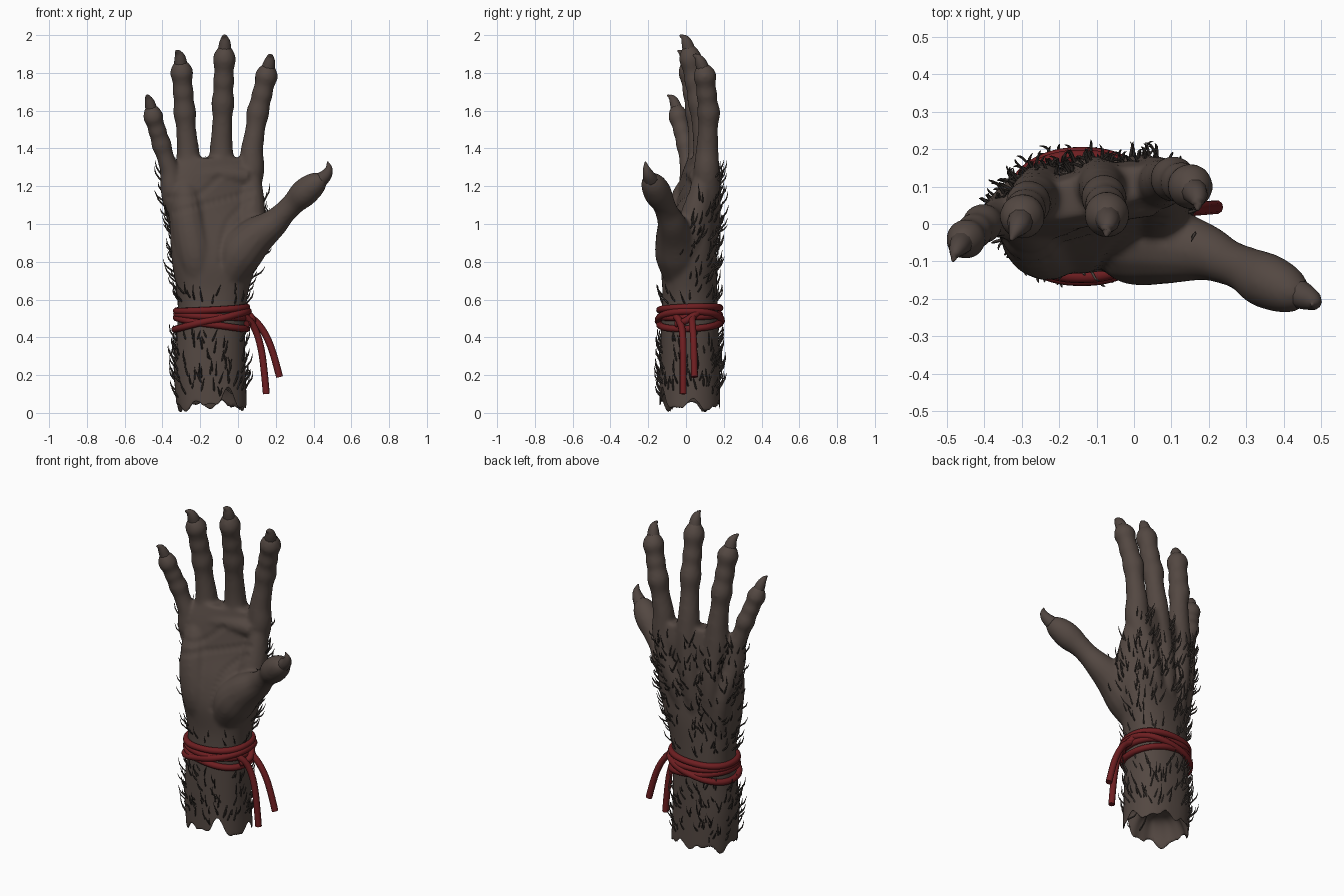
import bpy, bmesh, math, random
from mathutils import Vector

random.seed(4)
cube = bpy.data.objects.get("Cube")
if cube:
    bpy.data.objects.remove(cube)


def material(name, rgb):
    m = bpy.data.materials.new(name)
    m.use_nodes = True
    m.diffuse_color = (*rgb, 1)
    bsdf = m.node_tree.nodes["Principled BSDF"]
    bsdf.inputs["Base Color"].default_value = (*rgb, 1)
    bsdf.inputs["Roughness"].default_value = 0.8
    return m


SKIN = material("brown skin", (0.087, 0.064, 0.054))
HAIR = material("dark hair", (0.066, 0.053, 0.046))
CLAW = material("dark claw", (0.078, 0.058, 0.050))
RED = material("red cord", (0.155, 0.013, 0.015))


def finish(bm, name, mat):
    bmesh.ops.recalc_face_normals(bm, faces=bm.faces)
    me = bpy.data.meshes.new(name)
    bm.to_mesh(me)
    bm.free()
    for p in me.polygons:
        p.use_smooth = True
    me.materials.append(mat)
    ob = bpy.data.objects.new(name, me)
    bpy.context.collection.objects.link(ob)
    return ob


def spline(pts, steps):
    """Smooth interpolation through tuples of any length."""
    pts = [Vector(p) for p in pts]
    out = []
    for i in range(len(pts) - 1):
        a, b = pts[max(i - 1, 0)], pts[i]
        c, d = pts[i + 1], pts[min(i + 2, len(pts) - 1)]
        for k in range(steps):
            t = k / steps
            out.append(b + (c - a) * (t / 2) + (a * 2 - b * 5 + c * 4 - d) * (t * t / 2)
                       + (b * 3 - a - c * 3 + d) * (t ** 3 / 2))
    return out + [pts[-1]]


def loft(bm, rings):
    rows = [[bm.verts.new(p) for p in r] for r in rings]
    n = len(rows[0])
    for a, b in zip(rows, rows[1:]):
        for i in range(n):
            bm.faces.new((a[i], a[(i + 1) % n], b[(i + 1) % n], b[i]))
    bm.faces.new(rows[0][::-1])
    bm.faces.new(rows[-1])


def tube(bm, pts, sides=14, steps=5):
    """Round limb through (x, y, z, radius) points."""
    path = [(Vector(p[:3]), max(p[3], 0.0008)) for p in spline(pts, steps)]
    rings = []
    for i, (p, r) in enumerate(path):
        t = (path[min(i + 1, len(path) - 1)][0] - path[max(i - 1, 0)][0]).normalized()
        ref = Vector((1, 0, 0)) if abs(t.y) > 0.85 else Vector((0, 1, 0))
        u = t.cross(ref).normalized()
        v = u.cross(t)
        rings.append([p + (u * math.cos(a) + v * math.sin(a)) * r
                      for a in (math.tau * k / sides for k in range(sides))])
    loft(bm, rings)


def ring(z, cx, cy, rx, ry, tilt=0, n=40):
    """Slightly squared ellipse, sheared by tilt."""
    pts = []
    for k in range(n):
        c, s = math.cos(math.tau * k / n), math.sin(math.tau * k / n)
        dx = rx * math.copysign(abs(c) ** 0.88, c)
        pts.append(Vector((cx + dx, cy + ry * math.copysign(abs(s) ** 0.88, s) + tilt * dx, z)))
    return pts


# Forearm and palm core: height, centre x, centre y, half width, half depth, tilt
core = [(0, -.14, .02, .187, .162, 0), (.25, -.15, .02, .19, .158, 0),
        (.5, -.14, .02, .18, .15, 0), (.64, -.135, .02, .19, .145, .03),
        (.8, -.125, .015, .225, .145, .1), (.95, -.12, .025, .24, .122, .17),
        (1.1, -.125, .05, .24, .092, .22), (1.24, -.13, .07, .235, .078, .24),
        (1.35, -.11, .082, .19, .055, .22)]
bm = bmesh.new()
loft(bm, [ring(*p) for p in spline(core, 6)])

# Fingers: base, middle joint, end joint, tip
fingers = {
    "little": [(-.345, .025, 1.23), (-.405, .0, 1.42), (-.448, -.04, 1.565), (-.463, -.053, 1.625)],
    "ring": [(-.26, .075, 1.33), (-.282, .055, 1.59), (-.298, .02, 1.80), (-.305, .005, 1.86)],
    "middle": [(-.09, .105, 1.35), (-.08, .07, 1.64), (-.072, .025, 1.87), (-.07, .012, 1.94)],
    "index": [(.065, .11, 1.33), (.105, .12, 1.59), (.15, .10, 1.78), (.163, .085, 1.84)],
}
claws = {}
for name, (a, b, c, d) in fingers.items():
    a, b, c, d = map(Vector, (a, b, c, d))
    s = 0.88 if name == "little" else 1.0
    wrist = Vector((-.13 + a.x * .35, .06, .72))
    knuckle = a + Vector((0, 0, -.08))
    stops = [(wrist, .075), (wrist.lerp(knuckle, .55) + Vector((0, .035, 0)), .06),
             (knuckle, .07), (a.lerp(b, .2), .061), (a.lerp(b, .5), .055), (a.lerp(b, .75), .053),
             (b, .062), (b.lerp(c, .3), .053), (b.lerp(c, .5), .057), (b.lerp(c, .75), .052),
             (c, .062), (c.lerp(d, .55), .052), (d, .030), (d.lerp(d * 2 - c, .15), .01)]
    tube(bm, [(*p, r * s) for p, r in stops])
    claws[name] = (d, (d - c).normalized(), s)

# Thumb with the muscle pad at its root, and the heel of the palm
tube(bm, [(-.08, -.02, .68, .08), (.0, -.042, .83, .12), (.09, -.057, .93, .105),
          (.185, -.075, 1.0, .078), (.245, -.1, 1.06, .062), (.295, -.12, 1.11, .062),
          (.34, -.145, 1.155, .074), (.38, -.163, 1.19, .072), (.42, -.182, 1.222, .059),
          (.45, -.193, 1.245, .033), (.456, -.195, 1.25, .012)])
tube(bm, [(-.2, -.03, .66, .07), (-.225, -.05, .82, .10), (-.26, -.035, 1.0, .095),
          (-.28, .01, 1.17, .075), (-.285, .025, 1.24, .04)])
tube(bm, [(.03, .0, .75, .05), (.06, .03, .95, .085), (.07, .075, 1.15, .068),
          (.07, .1, 1.3, .04)])
# Pads across the top of the palm
tube(bm, [(-.3, .03, 1.22, .04), (-.2, .03, 1.25, .05), (-.08, .05, 1.26, .05), (.05, .07, 1.25, .05)])

# Fuse all volumes into one skin
raw = finish(bm, "hand_raw", SKIN)
remesh = raw.modifiers.new("fuse", 'REMESH')
remesh.mode, remesh.voxel_size = 'VOXEL', 0.0105
soften = raw.modifiers.new("soften", 'SMOOTH')
soften.factor, soften.iterations = 0.5, 9
bpy.context.view_layer.update()
fused = bpy.data.meshes.new_from_object(raw.evaluated_get(bpy.context.evaluated_depsgraph_get()))
bpy.data.objects.remove(raw)
bm = bmesh.new()
bm.from_mesh(fused)
bm.normal_update()

# Palm creases as (x, z) lines, then the torn, hollowed lower edge
creases = [[(-.37, 1.14), (-.22, 1.15), (-.10, 1.25)], [(-.34, 1.06), (-.15, 1.11), (.07, 1.17)],
           [(.06, 1.12), (-.06, 1.0), (-.09, .8)]]
lines = [spline(c, 8) for c in creases]
for v in bm.verts:
    x, y, z = v.co
    if v.normal.y < -0.4 and 0.7 < z < 1.3 and x < 0.15:
        gap = min((p - Vector((x, z))).length for line in lines for p in line)
        v.co.y += 0.006 * max(0, 1 - gap / 0.028)
    if z < 0.22:
        a = math.atan2(y - .02, x + .14)
        r = min(1, math.hypot((x + .14) / .187, (y - .02) / .162))
        wave = .020 * math.sin(6 * a + 1) + .012 * math.sin(11 * a)
        wave += .075 * math.exp(-((x + .06) / .045) ** 2) * (y < 0)
        edge = max(.030 + wave * r ** 3, .001) + .13 * (1 - r ** 6)
        v.co.z = edge + max(z, 0) * (0.22 - edge) / 0.22
hand = finish(bm, "hand", SKIN)

# Claws hooking towards the palm; the ring claw also leans outwards
bm = bmesh.new()
for name, (d, t, s) in claws.items():
    d = d - t * .02
    out = -.016 if name == "ring" else -.006
    pts = [(d, .036), (d + t * .04 + Vector((0, -.004, 0)), .030),
           (d + t * .066 + Vector((out * .4, -.014, 0)), .019),
           (d + t * .08 + Vector((out, -.034, 0)), .004)]
    tube(bm, [(*p, r * s) for p, r in pts], 10)
tube(bm, [(.44, -.187, 1.235, .039), (.468, -.2, 1.262, .031), (.481, -.21, 1.295, .019),
          (.474, -.215, 1.33, .003)], 10)
finish(bm, "claws", CLAW)


# Coarse hair on the back, the sides and all round the forearm
def hairy(p):
    x, y, z = p.center
    if not .08 < z < 1.28 or .41 < z < .57 or x > .17 or abs(p.normal.z) > .8:
        return False
    if math.hypot((x + .14) / .187, (y - .02) / .162) < .85 and z < .3:
        return False
    if p.normal.y < -.25:
        return z < .63
    return z < .6 or p.normal.y > .1 or x < -.25 or (x > 0 and y > 0)


bm = bmesh.new()
roots = [p for p in hand.data.polygons if hairy(p)]
for p in random.sample(roots, min(400, len(roots))):
    n, c = p.normal, p.center
    length = random.uniform(.04, .09)
    up = Vector((random.uniform(-.5, .5), random.uniform(-.3, .3), 1))
    up = (up - n * up.dot(n)).normalized()
    lean = random.uniform(.2, .75)
    mid = c + (up * .5 + n * lean * .6) * length
    tip = c + (up + n * lean * .75) * length
    tube(bm, [(*(c - n * .004), .0048), (*mid, .004), (*tip, .0005)], 4, 2)
finish(bm, "hair", HAIR)


def cord(name, pts, closed=False):
    cu = bpy.data.curves.new(name, 'CURVE')
    cu.dimensions, cu.bevel_depth, cu.bevel_resolution = '3D', 0.0185, 3
    cu.use_fill_caps, cu.resolution_u = True, 4
    sp = cu.splines.new('NURBS')
    sp.points.add(len(pts) - 1)
    for q, p in zip(sp.points, pts):
        q.co = (*p, 1)
    sp.use_cyclic_u, sp.use_endpoint_u, sp.order_u = closed, not closed, 3
    cu.materials.append(RED)
    bpy.context.collection.objects.link(bpy.data.objects.new(name, cu))


# Cord wound round the wrist: height, tilt, tilt direction, extra radius
for i, (z, tilt, turn, out) in enumerate([(.55, .012, .5, .0), (.515, .01, 2.5, -.002),
                                          (.49, .048, 0, .008), (.475, .03, 2.9, .0)]):
    loop = [p + Vector((0, 0, tilt * math.cos(math.tau * k / 40 - turn)))
            for k, p in enumerate(ring(z, -.14, .02, .187 + out, .16 + out))]
    cord("cord_loop_%d" % (i + 1), loop, True)
cord("cord_tail_front", [(.02, -.06, .52), (.055, -.04, .5), (.09, -.02, .45), (.12, -.015, .36),
                         (.138, -.015, .24), (.15, -.015, .10)])
cord("cord_tail_back", [(.03, .06, .53), (.065, .03, .51), (.115, .035, .465), (.16, .04, .39),
                        (.195, .043, .29), (.22, .045, .19)])
cord("cord_knot", [(.045, -.05, .47), (.075, -.015, .48), (.08, .02, .50), (.05, .06, .53)])
